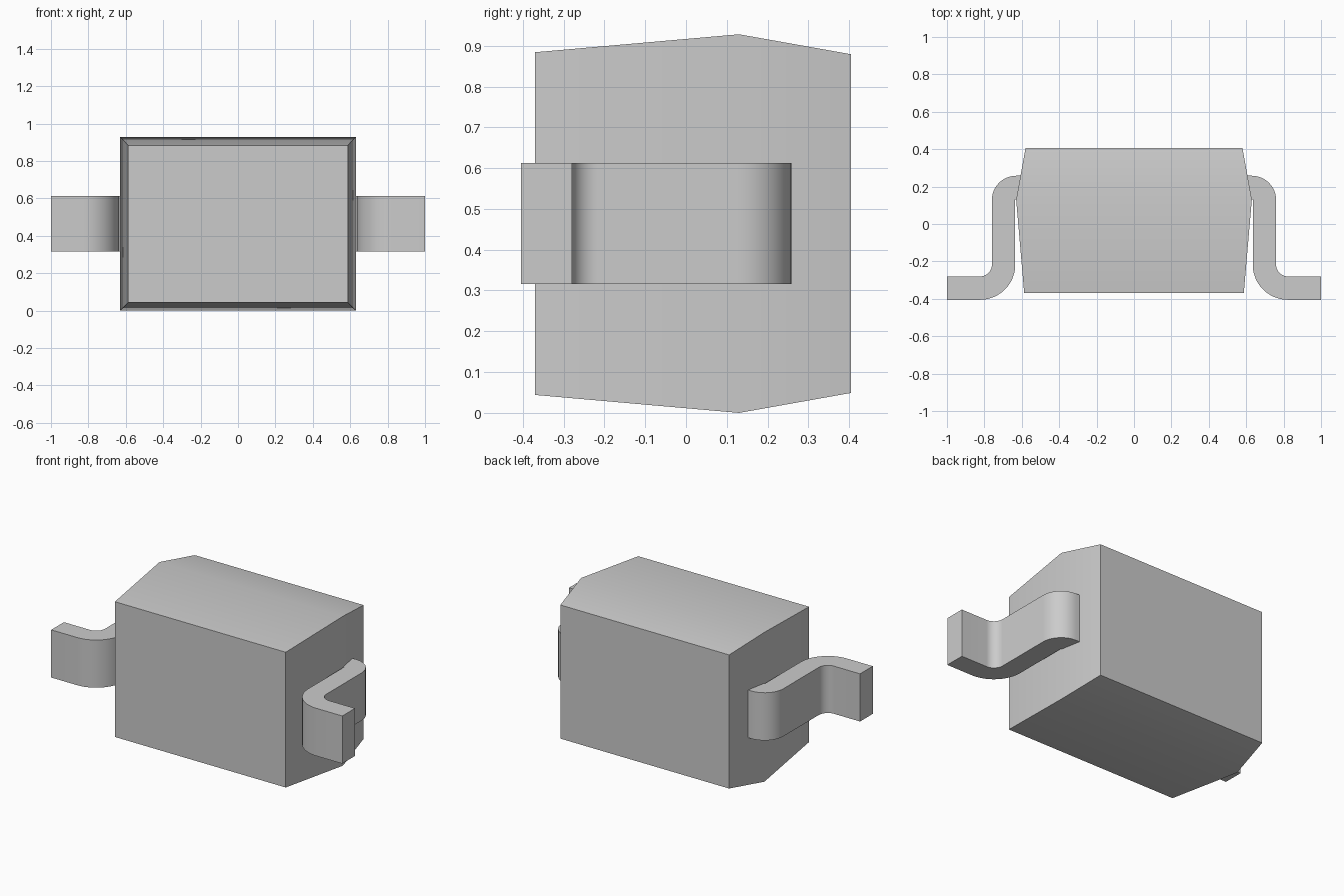
import bpy, bmesh
from math import cos, sin, radians

cube = bpy.data.objects.get("Cube")
if cube:
    bpy.data.objects.remove(cube, do_unlink=True)

# Single plain grey
grey = bpy.data.materials.new("light_grey")
grey.use_nodes = True
colour = (0.6, 0.6, 0.6, 1)
grey.diffuse_color = colour
grey.node_tree.nodes["Principled BSDF"].inputs["Base Color"].default_value = colour


def loft(name, rings):
    """Join matching closed rings and cap both ends."""
    bm = bmesh.new()
    loops = [[bm.verts.new(p) for p in ring] for ring in rings]
    for a, b in zip(loops, loops[1:]):
        n = len(a)
        for i in range(n):
            j = (i + 1) % n
            bm.faces.new((a[i], a[j], b[j], b[i]))
    bm.faces.new(loops[0])
    bm.faces.new(loops[-1])
    bmesh.ops.recalc_face_normals(bm, faces=bm.faces)
    mesh = bpy.data.meshes.new(name)
    bm.to_mesh(mesh)
    bm.free()
    mesh.materials.append(grey)
    obj = bpy.data.objects.new(name, mesh)
    bpy.context.collection.objects.link(obj)
    bpy.ops.object.select_all(action='DESELECT')
    obj.select_set(True)
    bpy.context.view_layer.objects.active = obj
    bpy.ops.object.shade_smooth_by_angle(angle=radians(30))
    return obj


def arc(cx, cy, r, start, end, steps=12):
    angles = [radians(start + (end - start) * i / steps) for i in range(steps + 1)]
    return [(cx + r * cos(a), cy + r * sin(a)) for a in angles]


# Body: block tapering both ways from its widest section
MID = 0.464


def section(y, w, h):
    return [(sx * w, y, MID + sz * h) for sx, sz in ((-1, -1), (1, -1), (1, 1), (-1, 1))]


loft("body", [section(-0.37, 0.587, 0.42),
              section(0.13, 0.63, 0.464),
              section(0.405, 0.58, 0.415)])

# Leads: bent strips, one on each side
profile = [(0.54, 0.258)]
profile += arc(0.63, 0.128, 0.13, 90, 0)
profile += arc(0.822, -0.218, 0.062, 180, 270)
profile += [(1, -0.28), (1, -0.405)]
profile += arc(0.822, -0.218, 0.187, 270, 180)
profile += [(0.635, 0.132), (0.54, 0.132)]

for name, side in (("left_lead", 1), ("right_lead", -1)):
    loft(name, [[(side * x, y, z) for x, y in profile] for z in (0.316, 0.612)])
